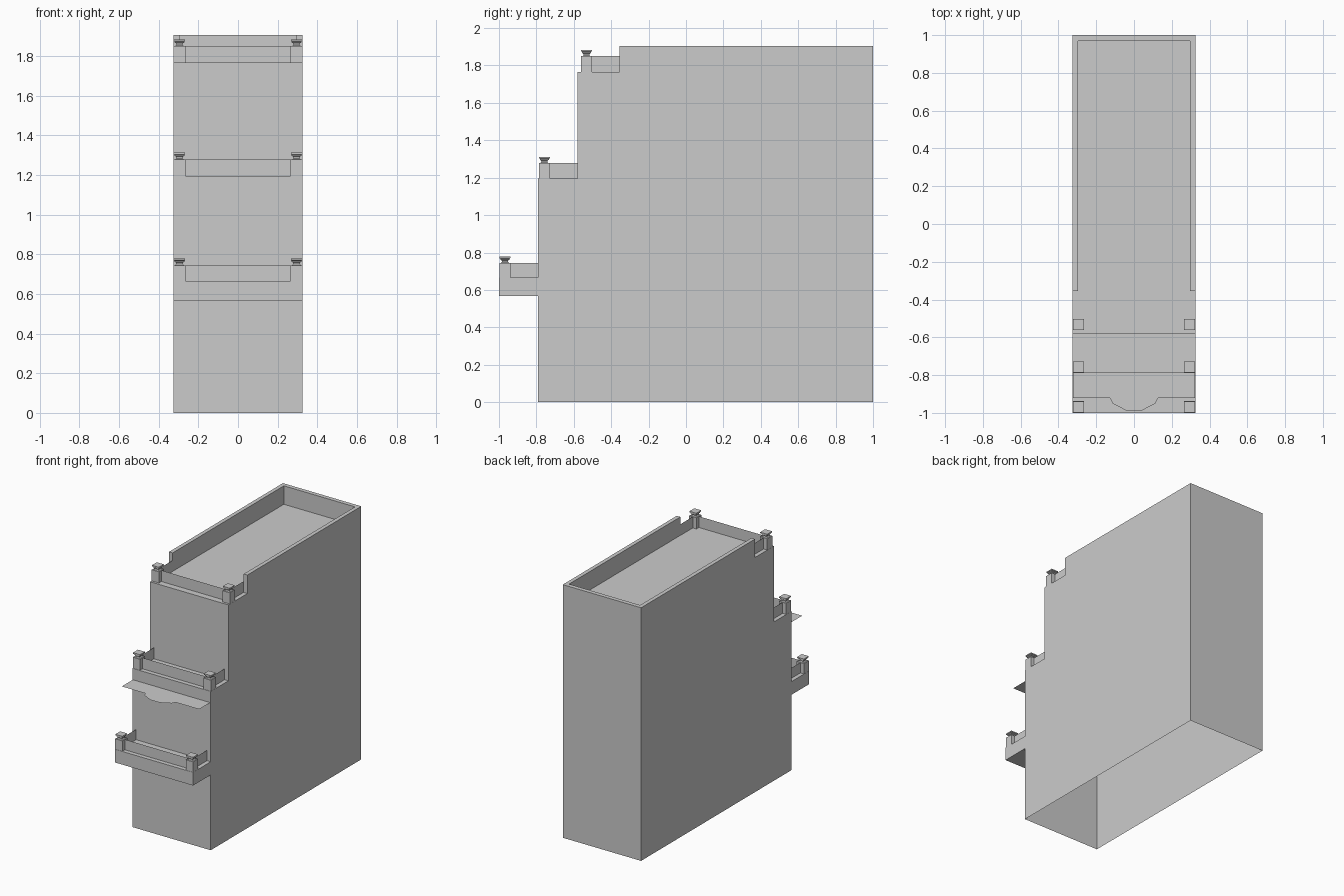
import bpy, bmesh

if "Cube" in bpy.data.objects:
    bpy.data.objects.remove(bpy.data.objects["Cube"])

W = 0.326                      # half width of the building
ROOF, MID, LOW = 1.766, 1.195, 0.666


def make(name, verts, faces):
    bm = bmesh.new()
    vs = [bm.verts.new(v) for v in verts]
    for f in faces:
        bm.faces.new([vs[i] for i in f])
    bmesh.ops.recalc_face_normals(bm, faces=bm.faces)
    me = bpy.data.meshes.new(name)
    bm.to_mesh(me)
    bm.free()
    ob = bpy.data.objects.new(name, me)
    bpy.context.collection.objects.link(ob)
    return ob


def loft(name, rings, skip=(), bottom=True, top=True):
    """Join rings of points with side faces; skip lists side numbers left open."""
    n = len(rings[0])
    faces = [(r * n + i, r * n + (i + 1) % n, (r + 1) * n + (i + 1) % n, (r + 1) * n + i)
             for r in range(len(rings) - 1) for i in range(n) if i not in skip]
    if bottom:
        faces.append(tuple(range(n))[::-1])
    if top:
        faces.append(tuple(range((len(rings) - 1) * n, len(rings) * n)))
    return make(name, [p for r in rings for p in r], faces)


def square(x, y, h, z):
    return [(x - h, y - h, z), (x + h, y - h, z), (x + h, y + h, z), (x - h, y + h, z)]


def panel(name, a, b, z0, z1):
    return make(name, [(*a, z0), (*b, z0), (*b, z1), (*a, z1)], [(0, 1, 2, 3)])


# stepped building shell, open underneath
outline = [(-0.79, 0), (1, 0), (1, ROOF), (-0.58, ROOF), (-0.58, MID), (-0.79, MID)]
loft("building_shell", [[(x, y, z) for y, z in outline] for x in (-W, W)], skip=(0,))

# tall U-shaped roof parapet
I = 0.296
u = [(-W, -0.355), (-I, -0.355), (-I, 0.968), (I, 0.968),
     (I, -0.355), (W, -0.355), (W, 1), (-W, 1)]
loft("roof_parapet", [[(x, y, z) for x, y in u] for z in (ROOF, 1.905)], bottom=False)

# projecting balcony slab
slab = [(-W, -1), (W, -1), (W, -0.79), (-W, -0.79)]
loft("balcony_slab", [[(x, y, z) for x, y in slab] for z in (0.567, LOW)], skip=(2,))

# railings: corner posts with flared caps, thin walls between them
PX, PH = 0.295, 0.03
CAP = [(0.022, 0), (0.016, 0.006), (0.018, 0.014), (0.024, 0.018),
       (0.024, 0.023), (0.029, 0.026), (0.029, 0.034)]
for level, z, height, y, back in (("roof", ROOF, 0.084, -0.532, -0.355),
                                  ("middle", MID, 0.083, -0.757, -0.58),
                                  ("lower", LOW, 0.078, -0.968, -0.79)):
    top = z + height
    panel(level + "_front_wall", (-PX + PH, y), (PX - PH, y), z, top)
    for side, s in (("left", -1), ("right", 1)):
        x = s * PX
        panel(f"{level}_{side}_wall", (x, y + PH), (x, back), z, top)
        loft(f"{level}_{side}_post", [square(x, y, PH, z), square(x, y, PH, top)], bottom=False)
        loft(f"{level}_{side}_post_cap", [square(x, y, h, top + dz) for h, dz in CAP], bottom=False)

# flat canopy with a shaped front edge
half = [(0.322, -0.79), (0.322, -0.922), (0.127, -0.922), (0.113, -0.95), (0.041, -0.988)]
edge = half + [(-x, y) for x, y in reversed(half)]
make("canopy", [(x, y, 1.11) for x, y in edge], [tuple(range(len(edge)))])
